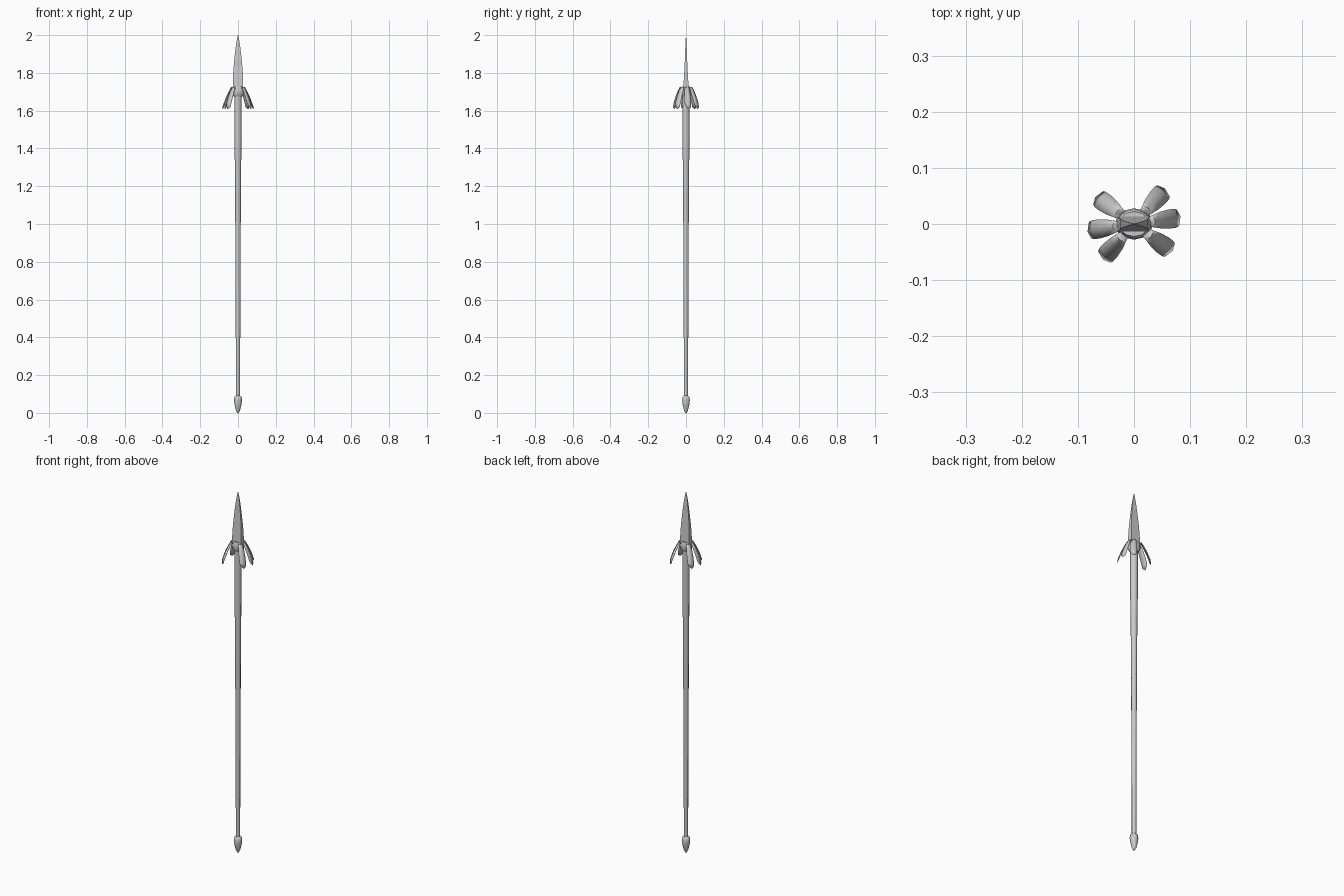
import bpy, math

if "Cube" in bpy.data.objects:
    bpy.data.objects.remove(bpy.data.objects["Cube"])


def make(name, verts, faces, smooth=None):
    mesh = bpy.data.meshes.new(name)
    mesh.from_pydata(verts, [], faces)
    mesh.update()
    ob = bpy.data.objects.new(name, mesh)
    bpy.context.collection.objects.link(ob)
    if smooth:
        bpy.ops.object.select_all(action='DESELECT')
        ob.select_set(True)
        bpy.context.view_layer.objects.active = ob
        bpy.ops.object.shade_smooth_by_angle(angle=math.radians(smooth))
    return ob


def loft(name, rings, smooth=None):
    """Join equal-sized rings of points, capping both ends."""
    n = len(rings[0])
    verts = [p for ring in rings for p in ring]
    faces = [(i * n + j, i * n + (j + 1) % n, (i + 1) * n + (j + 1) % n, (i + 1) * n + j)
             for i in range(len(rings) - 1) for j in range(n)]
    faces.append(tuple(reversed(range(n))))
    faces.append(tuple(range(len(verts) - n, len(verts))))
    return make(name, verts, faces, smooth)


def lathe(name, profile, sides, sy=1.0):
    rings = [[(r * math.cos(math.tau * j / sides), sy * r * math.sin(math.tau * j / sides), z)
              for j in range(sides)] for r, z in profile]
    return loft(name, rings, 50)


# Turned parts
lathe("shaft", [(.011, .08), (.0125, .6), (.0145, 1.0), (.0165, 1.3), (.019, 1.45), (.019, 1.69)], 8)
lathe("butt_cap", [(.004, 0), (.011, .013), (.018, .042), (.0215, .068), (.019, .084), (.011, .091)], 10)
lathe("collar", [(.024, 1.675), (.031, 1.685), (.034, 1.702), (.032, 1.718), (.027, 1.727)], 12, .82)

# Blade: flat four-sided section, tapering to a point
blade = [(.028, .014, 1.715), (.027, .0125, 1.75), (.025, .009, 1.81), (.020, .006, 1.87),
         (.013, .004, 1.93), (.007, .002, 1.97), (.0008, .0006, 2.0)]
loft("blade", [[(-x, -y, z), (x, -y, z), (x, y, z), (-x, y, z)] for x, y, z in blade], 30)

# Feathers: drooping strips, three per side, repeated by a half turn
rows = [(.024, 1.718, .007), (.038, 1.724, .011), (.052, 1.698, .015), (.066, 1.667, .017), (.077, 1.638, .017)]


def feather(name, angle):
    pts = [(r - (.003 if k else 0), k * w, z) for r, z, w in rows for k in (-1, 0, 1)]
    pts += [(.079, -.015, 1.628), (.084, .002, 1.608), (.079, .015, 1.618)]
    c, s = math.cos(angle), math.sin(angle)
    verts = [(x * c - y * s, x * s + y * c, z) for x, y, z in pts]
    faces = [(i * 3 + j, i * 3 + 3 + j, i * 3 + 4 + j, i * 3 + 1 + j)
             for i in range(len(rows)) for j in (0, 1)]
    ob = make(name, verts, faces, 60)
    mod = ob.modifiers.new("thickness", 'SOLIDIFY')
    mod.thickness = .0015


for half in (0, 180):
    for i, a in enumerate((-36, 8, 48)):
        feather(f"feather_{half}_{i}", math.radians(a + half))
